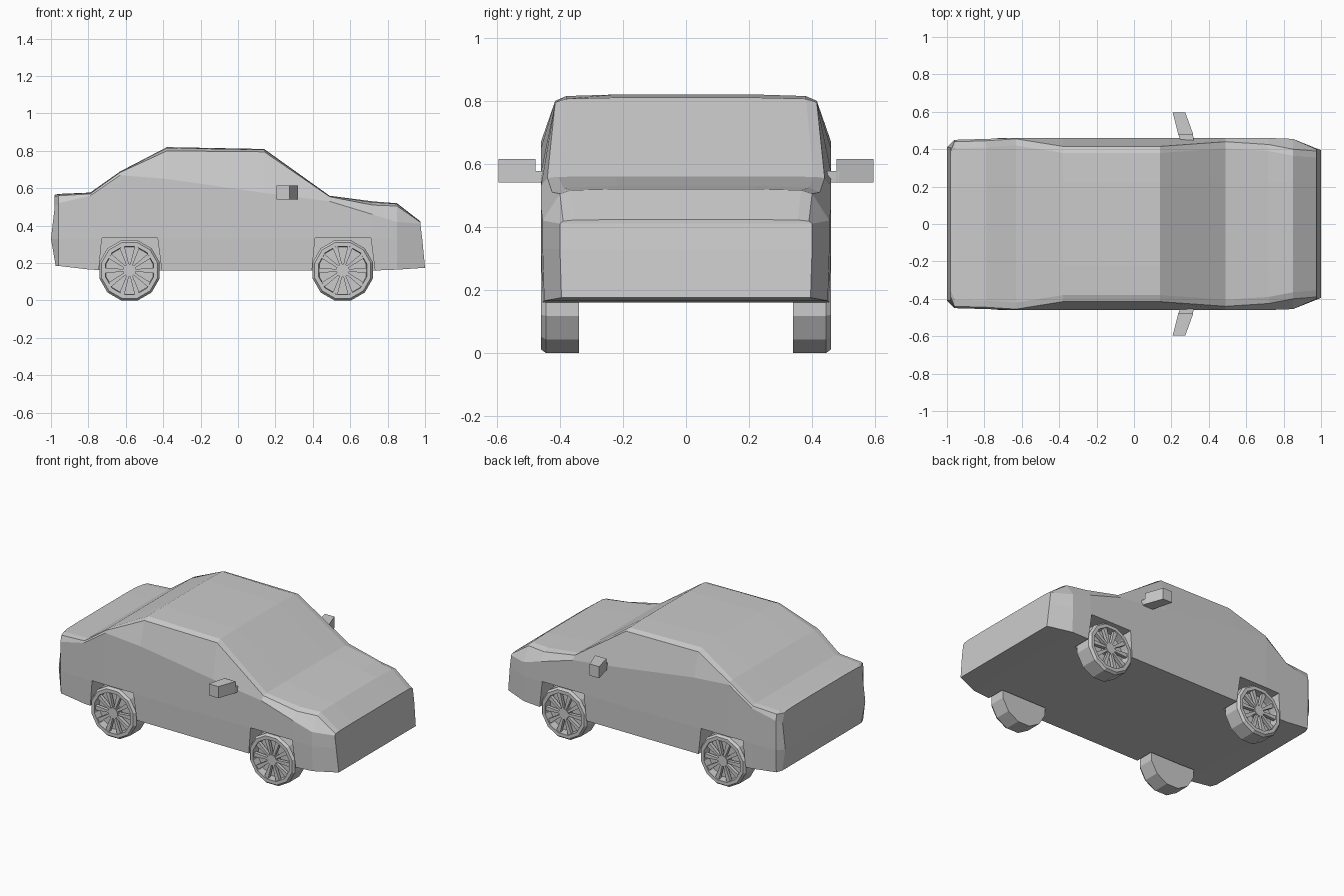
import bpy
import bmesh
import math
from mathutils import Matrix

cube = bpy.data.objects.get("Cube")
if cube:
    bpy.data.objects.remove(cube, do_unlink=True)

grey = bpy.data.materials.new("light grey")
grey.use_nodes = True
grey.diffuse_color = (0.6, 0.6, 0.6, 1)
grey.node_tree.nodes["Principled BSDF"].inputs["Base Color"].default_value = grey.diffuse_color


def finish(name, bm):
    """Turn a bmesh into a flat shaded grey object."""
    bmesh.ops.recalc_face_normals(bm, faces=bm.faces)
    mesh = bpy.data.meshes.new(name)
    bm.to_mesh(mesh)
    bm.free()
    mesh.materials.append(grey)
    obj = bpy.data.objects.new(name, mesh)
    bpy.context.collection.objects.link(obj)
    return obj


def prism(bm, outline, depth):
    """Extrude a closed 3D outline along the vector depth."""
    face = bm.faces.new([bm.verts.new(p) for p in outline])
    made = bmesh.ops.extrude_face_region(bm, geom=[face], use_keep_orig=True)
    moved = [v for v in made["geom"] if isinstance(v, bmesh.types.BMVert)]
    bmesh.ops.translate(bm, verts=moved, vec=depth)


# Body stations from tail to nose:
# x, floor z, half width, belt z, shoulder half width, shoulder z, top z, low shift, mid shift
stations = [
    (-0.98, 0.185, 0.41, 0.50, 0.39, 0.555, 0.565, 0.005, -0.02),
    (-0.96, 0.185, 0.45, 0.52, 0.44, 0.56, 0.57, 0, 0),
    (-0.79, 0.165, 0.455, 0.56, 0.445, 0.57, 0.577, 0, 0),
    (-0.63, 0.16, 0.46, 0.67, 0.455, 0.685, 0.69, 0, 0),
    (-0.38, 0.16, 0.46, 0.65, 0.415, 0.80, 0.82, 0, 0),
    (0.14, 0.16, 0.46, 0.575, 0.415, 0.795, 0.81, 0, 0),
    (0.49, 0.16, 0.46, 0.53, 0.44, 0.555, 0.56, 0, 0),
    (0.72, 0.16, 0.46, 0.46, 0.425, 0.51, 0.53, 0, 0),
    (0.85, 0.165, 0.455, 0.42, 0.40, 0.505, 0.52, 0, 0),
    (0.975, 0.175, 0.40, 0.41, 0.39, 0.418, 0.423, 0.025, 0.01),
]


def half_section(x, floor, wide, belt, shoulder, shoulder_z, top, low, mid):
    edge_z = shoulder_z + 0.75 * (top - shoulder_z)
    return [(x + low, wide - 0.005, floor), (x + mid, wide, 0.33), (x, wide, belt),
            (x, shoulder, shoulder_z), (x, shoulder - 0.035, edge_z), (x, 0.22, top)]


bm = bmesh.new()
rings = []
for station in stations:
    half = half_section(*station)
    full = half + [(x, -y, z) for x, y, z in reversed(half)]
    rings.append([bm.verts.new(p) for p in full])
count = len(rings[0])
for a, b in zip(rings, rings[1:]):
    for i in range(count):
        j = (i + 1) % count
        bm.faces.new((a[i], a[j], b[j], b[i]))
for ring in (rings[0], rings[-1]):
    for i in range(count // 2 - 1):
        bm.faces.new((ring[i], ring[i + 1], ring[count - 2 - i], ring[count - 1 - i]))
body = finish("body", bm)

# Wheel arches cut out of the body
axles = {"tail": -0.58, "nose": 0.56}
arch = [(-0.17, 0.10), (-0.148, 0.333), (0.15, 0.333), (0.18, 0.10)]
bm = bmesh.new()
for cx in axles.values():
    for side in (-1, 1):
        prism(bm, [(cx + x, side * 0.33, z) for x, z in arch], (0, side * 0.3, 0))
cutter = finish("arch_cutter", bm)
cutter.hide_render = True
cut = body.modifiers.new("arches", "BOOLEAN")
cut.operation = "DIFFERENCE"
cut.solver = "EXACT"
cut.object = cutter
bpy.context.view_layer.update()
cut_mesh = bpy.data.meshes.new_from_object(body.evaluated_get(bpy.context.evaluated_depsgraph_get()))
body.modifiers.clear()
body.data = cut_mesh
bpy.data.objects.remove(cutter, do_unlink=True)


# Wheels: twelve sided tyre, dished rim, ten spokes and a hub
def circle(radius, sides, y):
    step = 2 * math.pi / sides
    return [(radius * math.cos((i + 0.5) * step), y, radius * math.sin((i + 0.5) * step))
            for i in range(sides)]


def wheel(name, cx, side):
    bm = bmesh.new()
    loops = [(0.167, 0.34), (0.167, 0.445), (0.155, 0.46), (0.133, 0.46), (0.13, 0.41)]
    rows = [[bm.verts.new(p) for p in circle(r, 12, y)] for r, y in loops]
    for a, b in zip(rows, rows[1:]):
        for i in range(12):
            j = (i + 1) % 12
            bm.faces.new((a[i], a[j], b[j], b[i]))
    bm.faces.new(rows[0])
    bm.faces.new(rows[-1])
    prism(bm, circle(0.035, 10, 0.405), (0, 0.05, 0))
    spoke = [(0.02, -0.006), (0.132, -0.014), (0.132, 0.014), (0.02, 0.006)]
    for i in range(10):
        turn = Matrix.Rotation(i * math.pi / 5, 3, "Y")
        outline = []
        for r, w in spoke:
            p = turn @ Matrix.Translation((r, 0, w)).translation
            outline.append((p.x, 0.43, p.z))
        prism(bm, outline, (0, 0.022, 0))
    for v in bm.verts:
        v.co = (v.co.x + cx, v.co.y * side, v.co.z + 0.161)
    finish(name, bm)


# Wing mirrors: short arm and a swept housing
def mirror(name, side):
    bm = bmesh.new()
    arm = [(0.25, 0.44), (0.32, 0.44), (0.315, 0.485), (0.235, 0.485)]
    head = [(0.237, 0.478), (0.317, 0.478), (0.275, 0.595), (0.207, 0.595)]
    for outline, height in ((arm, 0.037), (head, 0.075)):
        prism(bm, [(x, side * y, 0.54) for x, y in outline], (0, 0, height))
    finish(name, bm)


for label, side in (("near", -1), ("far", 1)):
    mirror(label + "_wing_mirror", side)
    for end, cx in axles.items():
        wheel(end + "_" + label + "_wheel", cx, side)
